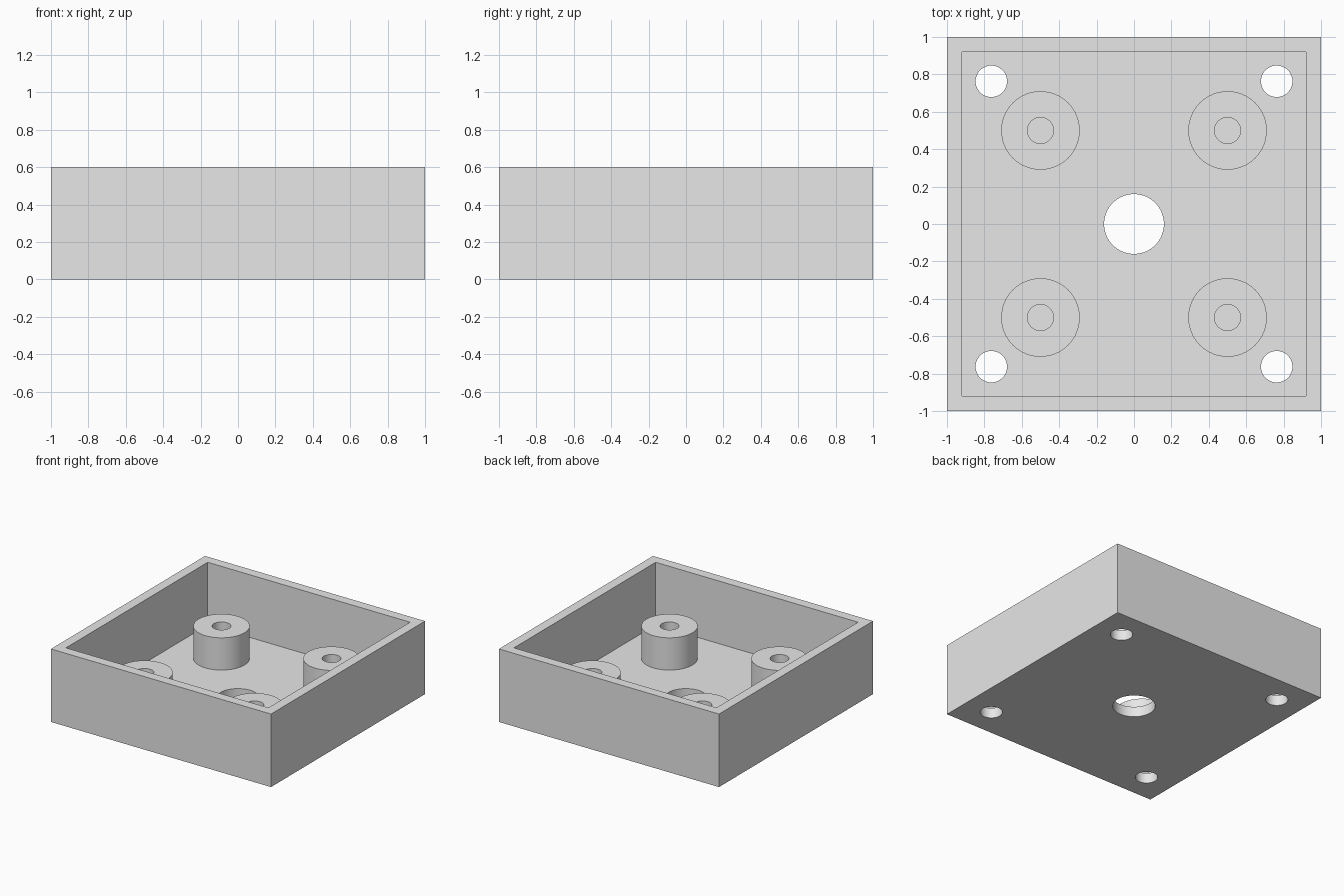
import bpy
import bmesh

if "Cube" in bpy.data.objects:
    bpy.data.objects.remove(bpy.data.objects["Cube"])

WALL, FLOOR, HEIGHT = 0.08, 0.085, 0.6
BOSS_TOP = 0.35

grey = bpy.data.materials.new("light_grey")
grey.diffuse_color = (0.8, 0.8, 0.8, 1)
grey.use_nodes = True
grey.node_tree.nodes["Principled BSDF"].inputs["Base Color"].default_value = grey.diffuse_color


def box(name, half, z0, z1):
    bpy.ops.mesh.primitive_cube_add(size=1, location=(0, 0, (z0 + z1) / 2))
    ob = bpy.context.object
    ob.name = name
    ob.scale = (2 * half, 2 * half, z1 - z0)
    bpy.ops.object.transform_apply(location=True, rotation=False, scale=True)
    return ob


def cylinder(name, radius, x, y, z0, z1):
    bpy.ops.mesh.primitive_cylinder_add(
        vertices=64, radius=radius, depth=z1 - z0, location=(x, y, (z0 + z1) / 2))
    ob = bpy.context.object
    ob.name = name
    return ob


def boolean(target, tool, operation):
    mod = target.modifiers.new(tool.name, 'BOOLEAN')
    mod.operation = operation
    mod.solver = 'EXACT'
    mod.object = tool
    bpy.ops.object.select_all(action='DESELECT')
    bpy.context.view_layer.objects.active = target
    target.select_set(True)
    bpy.ops.object.modifier_apply(modifier=mod.name)
    bpy.data.objects.remove(tool, do_unlink=True)


# Open square tray
tray = box("tray", 1.0, 0, HEIGHT)
boolean(tray, box("cavity", 1.0 - WALL, FLOOR, HEIGHT + 0.2), 'DIFFERENCE')

# Central opening through the floor
boolean(tray, cylinder("centre_hole", 0.16, 0, 0, -0.1, 0.2), 'DIFFERENCE')

for sx in (-1, 1):
    for sy in (-1, 1):
        # Corner mounting hole
        boolean(tray, cylinder("corner_hole", 0.084, sx * 0.763, sy * 0.763, -0.1, 0.2),
                'DIFFERENCE')
        # Round boss with a blind screw hole down to the floor
        x, y = sx * 0.5, sy * 0.5
        boolean(tray, cylinder("boss", 0.21, x, y, FLOOR / 2, BOSS_TOP), 'UNION')
        boolean(tray, cylinder("screw_hole", 0.07, x, y, FLOOR, BOSS_TOP + 0.1),
                'DIFFERENCE')

# Clean surface, one colour, smooth round walls with sharp rims
bm = bmesh.new()
bm.from_mesh(tray.data)
bmesh.ops.remove_doubles(bm, verts=bm.verts, dist=1e-5)
bmesh.ops.recalc_face_normals(bm, faces=bm.faces)
bm.to_mesh(tray.data)
bm.free()
tray.data.materials.clear()
tray.data.materials.append(grey)
bpy.context.view_layer.objects.active = tray
tray.select_set(True)
bpy.ops.object.shade_smooth_by_angle()
